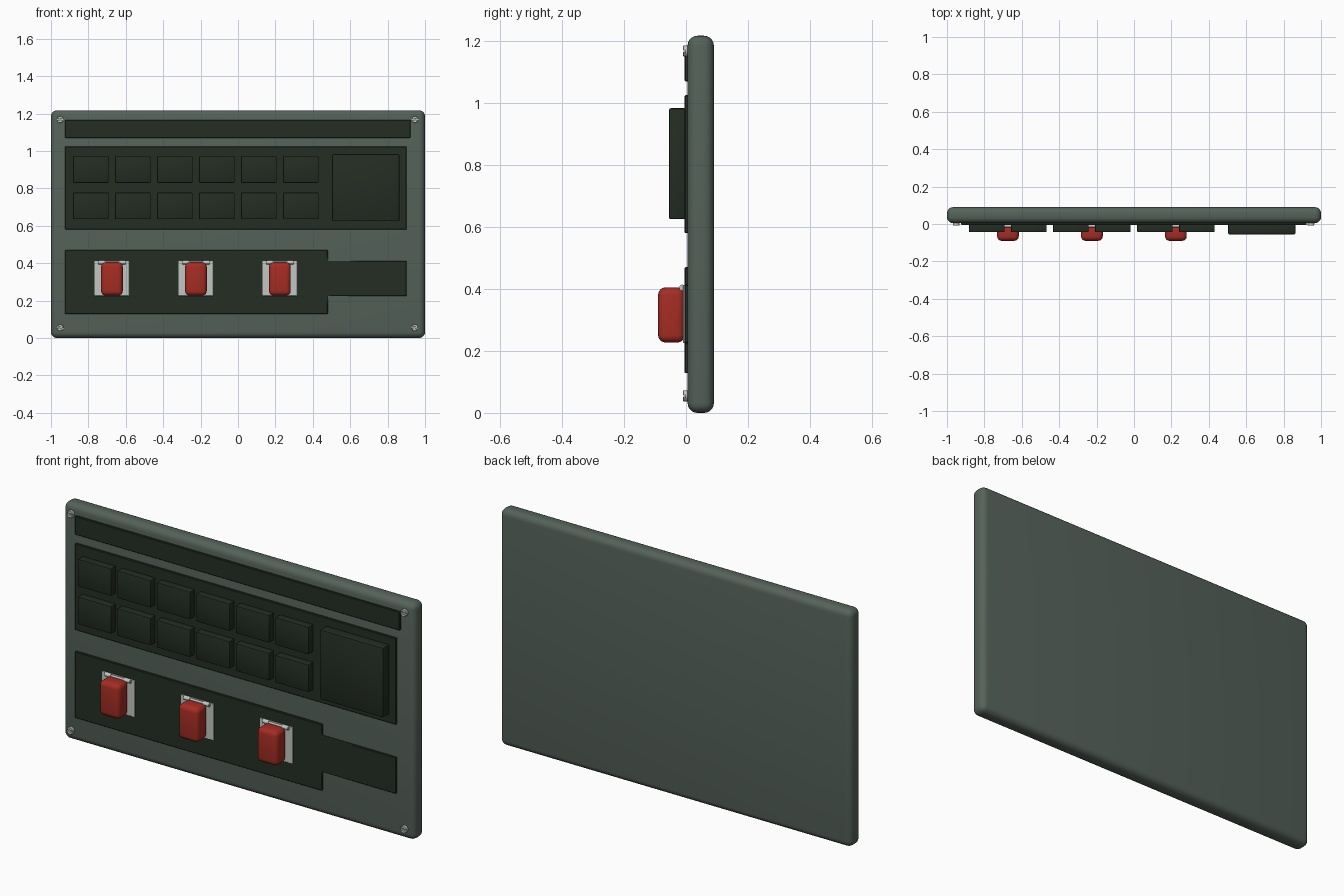
import bpy, bmesh, math
from mathutils import Vector

cube = bpy.data.objects.get("Cube")
if cube:
    bpy.data.objects.remove(cube, do_unlink=True)


def material(name, rgb):
    m = bpy.data.materials.new(name)
    m.use_nodes = True
    m.diffuse_color = (*rgb, 1)
    m.node_tree.nodes["Principled BSDF"].inputs["Base Color"].default_value = (*rgb, 1)
    return m


CASE = material("grey green casing", (0.091, 0.122, 0.102))
DARK = material("dark green panel", (0.017, 0.026, 0.017))
RED = material("red switch", (0.38, 0.026, 0.017))
METAL = material("pale metal", (0.54, 0.57, 0.54))

FACE = 0.005     # y of the casing's front
PANEL = -0.005   # y of the panels' front


def finish(name, bm, mat, bevel=0, segments=1):
    """Turn a bmesh into a named object with a rounded edge."""
    bmesh.ops.recalc_face_normals(bm, faces=bm.faces)
    if bevel:
        sharp = [e for e in bm.edges if e.calc_face_angle(0) > 0.5]
        bmesh.ops.bevel(bm, geom=sharp, offset=bevel, segments=segments,
                        profile=0.5, affect='EDGES')
    mesh = bpy.data.meshes.new(name)
    bm.to_mesh(mesh)
    bm.free()
    mesh.materials.append(mat)
    obj = bpy.data.objects.new(name, mesh)
    bpy.context.collection.objects.link(obj)
    bpy.ops.object.select_all(action='DESELECT')
    obj.select_set(True)
    bpy.context.view_layer.objects.active = obj
    bpy.ops.object.shade_smooth_by_angle(angle=math.radians(35))
    return obj


def slab(name, outline, front, back, mat, bevel=0, segments=1):
    """Extrude an x-z outline from front to back along y."""
    bm = bmesh.new()
    face = bm.faces.new([bm.verts.new((x, front, z)) for x, z in outline])
    ext = bmesh.ops.extrude_face_region(bm, geom=[face])
    moved = [v for v in ext["geom"] if isinstance(v, bmesh.types.BMVert)]
    bmesh.ops.translate(bm, verts=moved, vec=(0, back - front, 0))
    return finish(name, bm, mat, bevel, segments)


def box(name, x0, x1, z0, z1, front, back, mat, bevel=0, segments=1):
    outline = [(x0, z0), (x1, z0), (x1, z1), (x0, z1)]
    return slab(name, outline, front, back, mat, bevel, segments)


def arc(cx, cz, r, start, end, n):
    angles = [start + (end - start) * i / n for i in range(n + 1)]
    return [(cx + r * math.cos(a), cz + r * math.sin(a)) for a in angles]


# Casing and the three raised panels
box("casing", -1, 1, 0, 1.217, FACE, 0.09, CASE, 0.032, 5)
box("top_strip", -0.925, 0.923, 1.07, 1.166, PANEL, FACE + 0.01, DARK, 0.003)
box("keypad_panel", -0.925, 0.902, 0.58, 1.025, PANEL, FACE + 0.01, DARK, 0.003)
slab("switch_panel",
     [(-0.925, 0.128), (0.48, 0.128), (0.48, 0.225), (0.902, 0.225),
      (0.902, 0.412), (0.48, 0.412), (0.48, 0.47), (-0.925, 0.47)],
     PANEL, FACE + 0.01, DARK, 0.003)

# Keys: two rows of six, and one large key
for row, z in enumerate((0.636, 0.83)):
    for col in range(6):
        x = -0.882 + col * 0.2246
        box(f"key_{row + 1}_{col + 1}", x, x + 0.19, z, z + 0.141,
            -0.043, 0, DARK, 0.004, 2)
box("large_key", 0.503, 0.863, 0.625, 0.983, -0.055, 0, DARK, 0.006, 2)

# Switches: metal plate, hinge barrel with two knuckles, red cover
for i in range(3):
    x = -0.674 + i * 0.449
    n = i + 1
    box(f"switch_plate_{n}", x - 0.093, x + 0.093, 0.225, 0.413,
        -0.009, 0, METAL, 0.001)
    bm = bmesh.new()
    for centre, radius, length in ((0, 0.006, 0.15), (-0.055, 0.01, 0.035),
                                   (0.055, 0.01, 0.035)):
        made = bmesh.ops.create_cone(bm, cap_ends=True, segments=16, radius1=radius,
                                     radius2=radius, depth=length)
        for v in made["verts"]:
            v.co = Vector((x + centre + v.co.z, -0.012 + v.co.x, 0.404 + v.co.y))
    finish(f"switch_hinge_{n}", bm, METAL)
    box(f"switch_cover_{n}", x - 0.058, x + 0.058, 0.227, 0.405,
        -0.09, -0.004, RED, 0.024, 4)

# Slotted corner screws: a thin disc carrying two half-round heads
for side, sx in (("right", -0.951), ("left", 0.946)):
    for level, z in (("lower", 0.055), ("upper", 1.168)):
        name = f"{level}_{side}_screw"
        slab(name + "_base", arc(sx, z, 0.018, 0, 2 * math.pi * 23 / 24, 23),
             -0.002, FACE + 0.01, METAL)
        for half, turn in (("a", 0), ("b", math.pi)):
            a = turn - 0.15
            slab(f"{name}_half_{half}", arc(sx, z, 0.018, a + 0.22, a + math.pi - 0.22, 10),
                 -0.009, 0, METAL, 0.0015)
